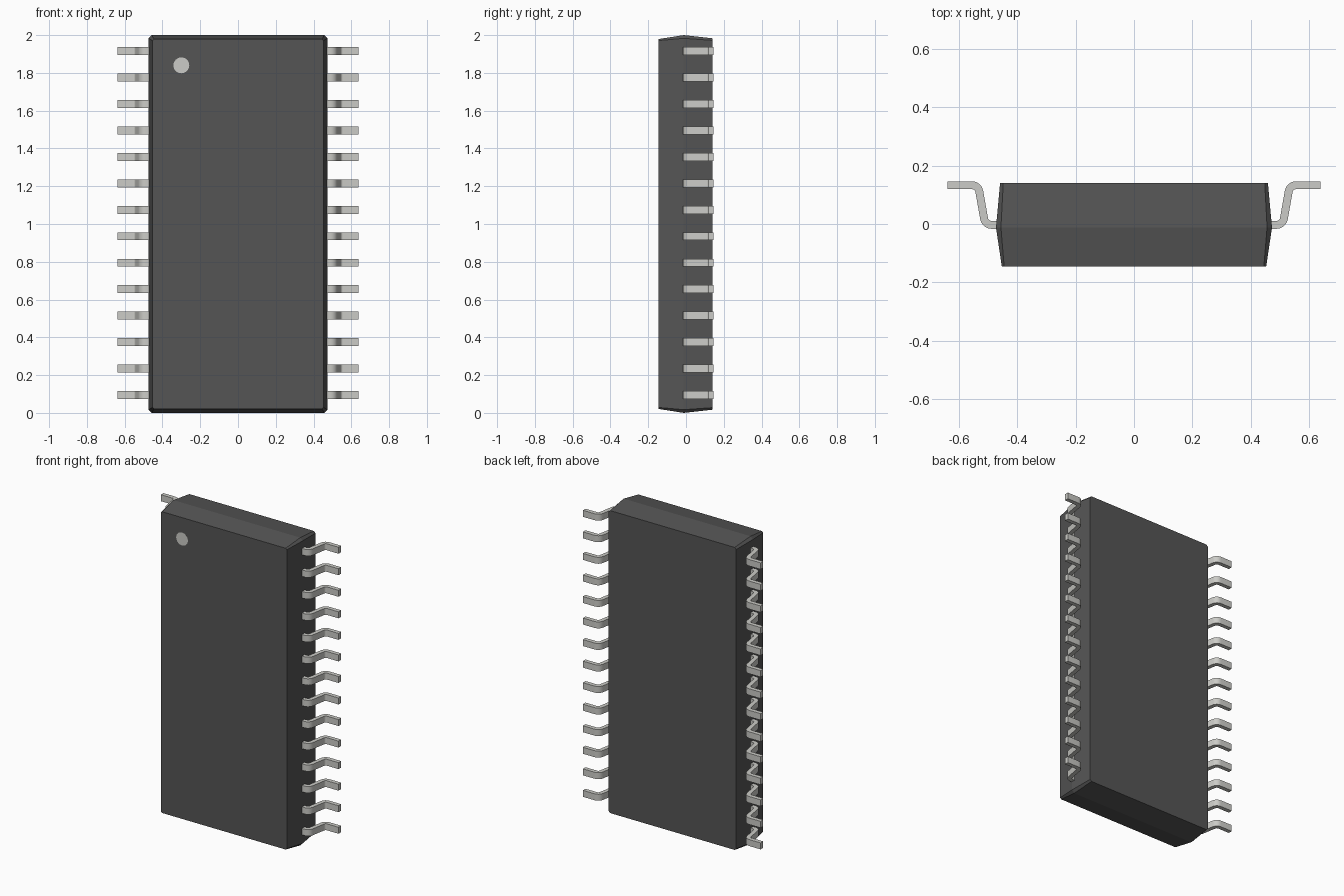
import bpy, bmesh, math
from mathutils import Vector

if "Cube" in bpy.data.objects:
    bpy.data.objects.remove(bpy.data.objects["Cube"])


def material(name, value):
    m = bpy.data.materials.new(name)
    m.diffuse_color = (*value, 1)
    m.use_nodes = True
    m.node_tree.nodes["Principled BSDF"].inputs["Base Color"].default_value = m.diffuse_color
    return m


DARK = material("moulded_plastic", (0.09, 0.09, 0.09))
METAL = material("tinned_metal", (0.6, 0.6, 0.57))


def make_object(name, bm, mat):
    bmesh.ops.recalc_face_normals(bm, faces=bm.faces)
    me = bpy.data.meshes.new(name)
    bm.to_mesh(me)
    bm.free()
    me.materials.append(mat)
    ob = bpy.data.objects.new(name, me)
    bpy.context.collection.objects.link(ob)
    return ob


def loft(name, rings, mat):
    """Skin a list of equal-length point rings and cap both ends."""
    bm = bmesh.new()
    loops = [[bm.verts.new(p) for p in ring] for ring in rings]
    n = len(loops[0])
    for a, b in zip(loops, loops[1:]):
        for i in range(n):
            j = (i + 1) % n
            bm.faces.new((a[i], a[j], b[j], b[i]))
    bm.faces.new(loops[0])
    bm.faces.new(loops[-1])
    return make_object(name, bm, mat)


def chamfered_rect(y, hx, hz, c):
    pts = [(hx - c, hz), (hx, hz - c), (hx, c - hz), (hx - c, -hz),
           (c - hx, -hz), (-hx, c - hz), (-hx, hz - c), (c - hx, hz)]
    return [(x, y, 1 + z) for x, z in pts]


# Body: two drafted mould halves meeting at the parting line
loft("package_body", [chamfered_rect(-0.146, 0.453, 0.979, 0.008),
                      chamfered_rect(-0.012, 0.473, 1.0, 0.017),
                      chamfered_rect(0.14, 0.459, 0.983, 0.011)], DARK)

# Pin-one marker: round disc flush with the front face
loft("pin_one_dot", [[(-0.30 + 0.042 * math.cos(t * math.tau / 32), y,
                       1.84 + 0.042 * math.sin(t * math.tau / 32)) for t in range(32)]
                     for y in (-0.1464, -0.144)], METAL)


def rounded_path(pts, radius, steps=6):
    """Polyline with its inner corners replaced by arcs; returns (point, direction)."""
    pts = [Vector(p) for p in pts]
    out = [(pts[0], (pts[1] - pts[0]).normalized())]
    for a, b, c in zip(pts, pts[1:], pts[2:]):
        d0, d1 = (b - a).normalized(), (c - b).normalized()
        ang = d0.angle_signed(d1)
        side = 1 if d0.x * d1.y - d0.y * d1.x > 0 else -1
        start = b - d0 * radius * math.tan(abs(ang) / 2)
        centre = start + Vector((-d0.y, d0.x)) * side * radius
        for k in range(steps + 1):
            f = side * abs(ang) * k / steps
            d = Vector((d0.x * math.cos(f) - d0.y * math.sin(f),
                        d0.x * math.sin(f) + d0.y * math.cos(f)))
            out.append((centre - Vector((-d.y, d.x)) * side * radius, d))
    out.append((pts[-1], (pts[-1] - pts[-2]).normalized()))
    return out


# Gull-wing leads: rectangular strip swept along a bent path, fourteen per side
PATH = rounded_path([(0.44, -0.003), (0.51, -0.003), (0.534, 0.133), (0.639, 0.133)], 0.026)
T, W = 0.0135, 0.021
for side, label in ((1, "right"), (-1, "left")):
    for i in range(14):
        z = 0.095 + 0.14 * i
        rings = []
        for p, d in PATH:
            n = Vector((-d.y, d.x)) * T
            rings.append([(side * (p.x + s * n.x), p.y + s * n.y, z + h)
                          for s, h in ((1, W), (1, -W), (-1, -W), (-1, W))])
        lead = loft(f"{label}_lead_{i + 1}", rings, METAL)
        bpy.ops.object.select_all(action='DESELECT')
        lead.select_set(True)
        bpy.context.view_layer.objects.active = lead
        bpy.ops.object.shade_smooth_by_angle(angle=math.radians(30))
